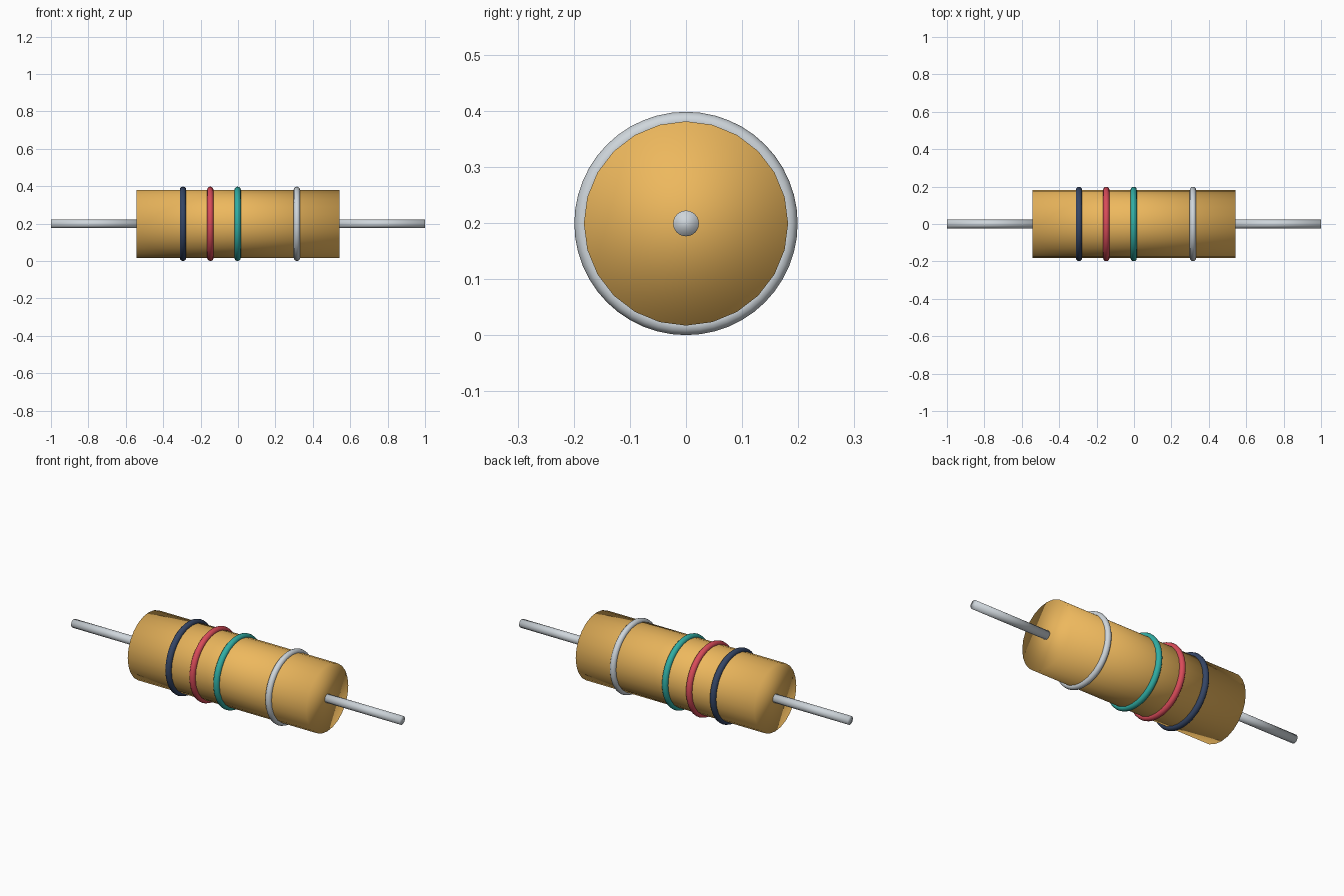
import bpy
from math import pi

if "Cube" in bpy.data.objects:
    bpy.data.objects.remove(bpy.data.objects["Cube"])

AXIS_Z = 0.199
BODY_R = 0.182


def material(name, rgb):
    m = bpy.data.materials.new(name)
    m.diffuse_color = (*rgb, 1)
    m.use_nodes = True
    m.node_tree.nodes["Principled BSDF"].inputs["Base Color"].default_value = m.diffuse_color
    return m


def finish(name, mat):
    # Name, colour and smooth-shade the newest object
    ob = bpy.context.object
    ob.name = name
    ob.data.materials.append(mat)
    bpy.ops.object.shade_smooth()
    return ob


def rod(name, x0, x1, radius, sides, mat):
    # Cylinder lying along x
    bpy.ops.mesh.primitive_cylinder_add(
        vertices=sides, radius=radius, depth=x1 - x0,
        location=((x0 + x1) / 2, 0, AXIS_Z), rotation=(0, pi / 2, 0))
    return finish(name, mat)


def band(name, x, mat):
    # Thin ring half sunk into the body
    bpy.ops.mesh.primitive_torus_add(
        major_radius=BODY_R, minor_radius=0.017,
        major_segments=48, minor_segments=12,
        location=(x, 0, AXIS_Z), rotation=(0, pi / 2, 0))
    return finish(name, mat)


tan = material("tan", (0.85, 0.48, 0.11))
navy = material("navy", (0.035, 0.06, 0.13))
red = material("red", (0.69, 0.07, 0.10))
teal = material("teal", (0.03, 0.42, 0.37))
silver = material("silver", (0.62, 0.67, 0.71))

# Body
rod("body", -0.544, 0.544, BODY_R, 24, tan)

# Wire leads
rod("lead_left", -1.0, -0.53, 0.023, 24, silver)
rod("lead_right", 0.53, 1.0, 0.023, 24, silver)

# Colour bands
for name, x, mat in (("band_navy", -0.294, navy), ("band_red", -0.148, red),
                     ("band_teal", -0.002, teal), ("band_silver", 0.315, silver)):
    band(name, x, mat)
